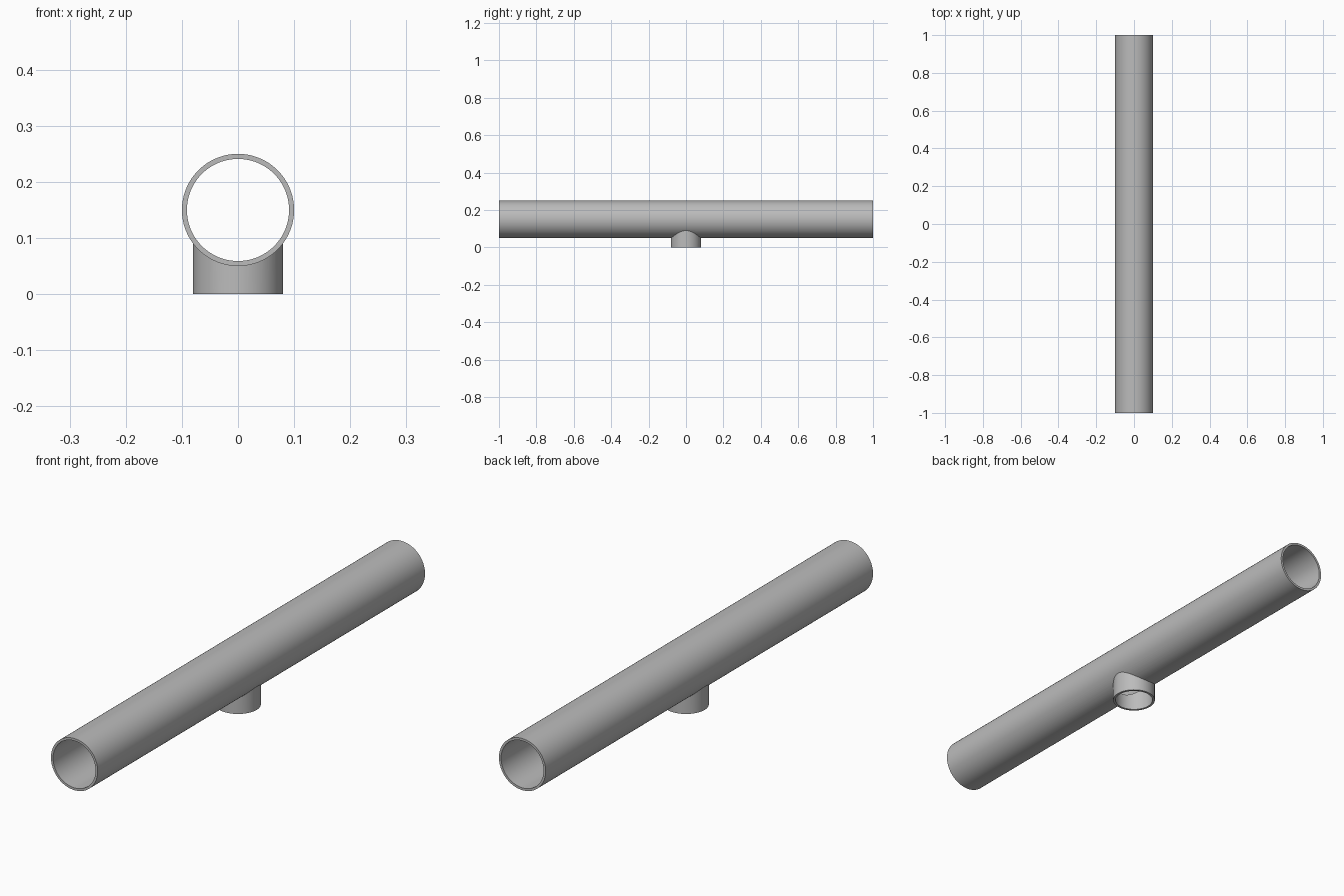
import bpy
import math

cube = bpy.data.objects.get("Cube")
if cube:
    bpy.data.objects.remove(cube, do_unlink=True)

LENGTH, AXIS_Z = 2.0, 0.15
MAIN_OUTER, MAIN_INNER = 0.10, 0.091
BRANCH_OUTER, BRANCH_INNER = 0.08, 0.071

steel = bpy.data.materials.new("grey steel")
steel.use_nodes = True
grey = (0.5, 0.5, 0.5, 1)
steel.diffuse_color = grey
steel.node_tree.nodes["Principled BSDF"].inputs["Base Color"].default_value = grey


def cylinder(name, radius, depth, location, along_y=False):
    tilt = (math.pi / 2, 0, 0) if along_y else (0, 0, 0)
    bpy.ops.mesh.primitive_cylinder_add(vertices=96, radius=radius, depth=depth,
                                        location=location, rotation=tilt)
    obj = bpy.context.object
    obj.name = name
    bpy.ops.object.transform_apply(location=True, rotation=True, scale=True)
    obj.data.materials.append(steel)
    return obj


def combine(target, tool, operation):
    mod = target.modifiers.new(operation.lower(), "BOOLEAN")
    mod.operation = operation
    mod.solver = "EXACT"
    mod.object = tool
    bpy.context.view_layer.objects.active = target
    bpy.ops.object.modifier_apply(modifier=mod.name)
    bpy.data.objects.remove(tool, do_unlink=True)


# Outer tee: long main pipe with a short branch below its middle
tee = cylinder("tee_pipe", MAIN_OUTER, LENGTH, (0, 0, AXIS_Z), True)
branch = cylinder("branch", BRANCH_OUTER, AXIS_Z, (0, 0, AXIS_Z / 2))
combine(tee, branch, "UNION")

# Bores: through the main pipe, and up the branch into it
main_bore = cylinder("main_bore", MAIN_INNER, LENGTH + 0.2, (0, 0, AXIS_Z), True)
combine(tee, main_bore, "DIFFERENCE")
branch_bore = cylinder("branch_bore", BRANCH_INNER, AXIS_Z + 0.1, (0, 0, AXIS_Z / 2 - 0.05))
combine(tee, branch_bore, "DIFFERENCE")

# Smooth walls, crisp rims and joint
bpy.ops.object.select_all(action="DESELECT")
tee.select_set(True)
bpy.context.view_layer.objects.active = tee
bpy.ops.object.shade_smooth_by_angle(angle=math.radians(25))
